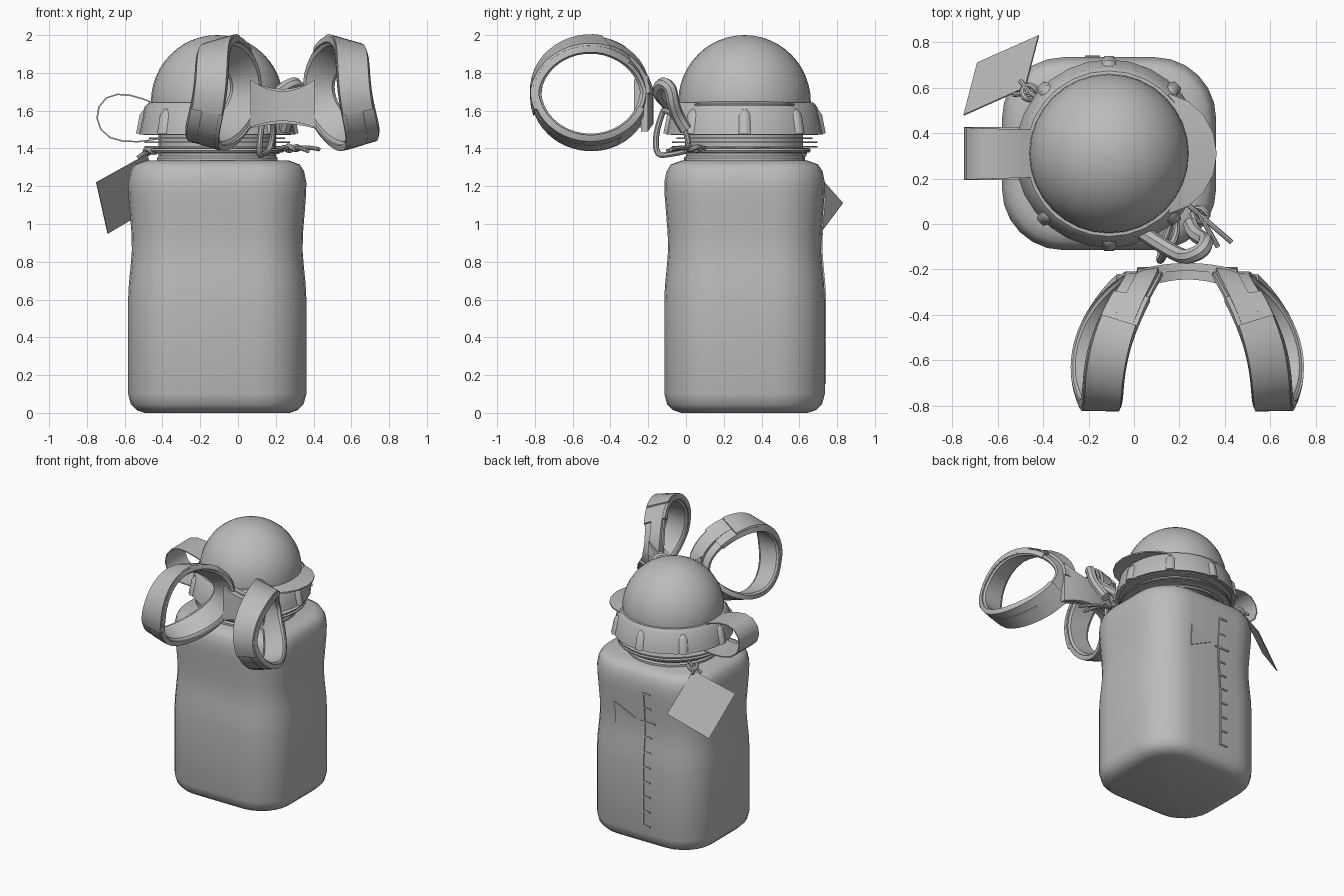
import bpy, bmesh, math
from mathutils import Vector

if "Cube" in bpy.data.objects:
    bpy.data.objects.remove(bpy.data.objects["Cube"])

grey = bpy.data.materials.new("plain_grey")
grey.use_nodes = True
grey.diffuse_color = (0.5, 0.5, 0.5, 1)
grey.node_tree.nodes["Principled BSDF"].inputs["Base Color"].default_value = (0.5, 0.5, 0.5, 1)

CX, CY = -0.11, 0.31      # bottle axis
MID = 0.235               # mirror plane of the two cuffs


def finish(ob, smooth=40):
    ob.data.materials.append(grey)
    bpy.ops.object.select_all(action='DESELECT')
    ob.select_set(True)
    bpy.context.view_layer.objects.active = ob
    if smooth:
        bpy.ops.object.shade_smooth_by_angle(angle=math.radians(smooth))
    return ob


def loft(name, rings, wrap=False, smooth=40):
    """Skin a list of closed rings; wrap joins last to first, otherwise the ends are capped."""
    bm = bmesh.new()
    vs = [[bm.verts.new(p) for p in r] for r in rings]
    n = len(vs[0])
    for a, b in zip(vs, vs[1:] + (vs[:1] if wrap else [])):
        for i in range(n):
            j = (i + 1) % n
            bm.faces.new((a[i], a[j], b[j], b[i]))
    if not wrap:
        bm.faces.new(vs[0][::-1])
        bm.faces.new(vs[-1])
    bmesh.ops.recalc_face_normals(bm, faces=bm.faces)
    me = bpy.data.meshes.new(name)
    bm.to_mesh(me)
    bm.free()
    ob = bpy.data.objects.new(name, me)
    bpy.context.collection.objects.link(ob)
    return finish(ob, smooth)


def turned(name, profile, n=28):
    """Lathe (radius, z) pairs about the bottle axis."""
    return loft(name, [[(CX + r * math.cos(k * math.tau / n), CY + r * math.sin(k * math.tau / n), z)
                        for k in range(n)] for r, z in profile])


def rod(name, pts, radius, cyclic=False):
    """Round cord along a smooth path."""
    cu = bpy.data.curves.new(name, 'CURVE')
    cu.dimensions = '3D'
    cu.bevel_depth, cu.bevel_resolution, cu.resolution_u = radius, 2, 6
    cu.use_fill_caps = True
    sp = cu.splines.new('NURBS')
    sp.points.add(len(pts) - 1)
    for p, co in zip(sp.points, pts):
        p.co = (*co, 1)
    sp.use_cyclic_u, sp.use_endpoint_u, sp.order_u = cyclic, True, 3
    ob = bpy.data.objects.new(name, cu)
    bpy.context.collection.objects.link(ob)
    finish(ob, 0)
    bpy.ops.object.convert(target='MESH')
    return finish(bpy.context.object)


# Bottle body: rounded rectangle lofted with a soft waist
LEVELS = [(0, .09), (.015, .045), (.045, .015), (.1, 0), (.6, 0), (.68, .004), (.77, .013), (.86, .02),
          (.95, .018), (1.05, .01), (1.15, .002), (1.22, 0), (1.28, .012), (1.315, .035), (1.335, .09)]


def inset(z):
    for (a, p), (b, q) in zip(LEVELS, LEVELS[1:]):
        if a <= z <= b:
            return p + (q - p) * (z - a) / (b - a)


def rounded_rect(z, d, radius=.27, seg=6):
    ring = []
    for q, (sx, sy) in enumerate([(1, 1), (-1, 1), (-1, -1), (1, -1)]):
        for k in range(seg + 1):
            a = (q + k / seg) * math.pi / 2
            ring.append((CX + sx * (.472 - radius) + (radius - d) * math.cos(a),
                         CY + sy * (.425 - radius) + (radius - d) * math.sin(a), z))
    return ring


loft("bottle_body", [rounded_rect(z, d) for z, d in LEVELS])

# Neck with thin thread rings
turned("neck", [(.32, 1.32), (.32, 1.35), (.31, 1.36), (.31, 1.5)])
for i, (r, z) in enumerate([(.33, 1.375), (.385, 1.41), (.385, 1.432), (.36, 1.455), (.39, 1.475)]):
    turned(f"neck_ring_{i}", [(r, z - .004), (r, z + .004)])

# Cap collar, soft ribs and dome
turned("cap_collar", [(.385, 1.485), (.415, 1.475), (.41, 1.5), (.385, 1.62), (.365, 1.642), (.34, 1.645)])
for k in range(8):
    a = k * math.tau / 8 + math.pi / 2
    u, v = Vector((math.cos(a), math.sin(a), 0)), Vector((-math.sin(a), math.cos(a), 0))
    rings = []
    for z, r, w in [(1.478, .43, .02), (1.58, .41, .018), (1.61, .385, .01)]:
        c = Vector((CX, CY, z))
        rings.append([c + u * (r - .04) + v * w * 2.2, c + u * r + v * w, c + u * r - v * w,
                      c + u * (r - .04) - v * w * 2.2])
    loft(f"collar_rib_{k}", rings, smooth=60)
turned("cap_dome", [(.35, 1.63)] + [(.35 * math.cos(t * math.pi / 24) + .001, 1.645 + .355 * math.sin(t * math.pi / 24))
                                   for t in range(13)], 32)

# Crescent thumb lip on the cap
lip = []
for k in range(9):
    s = k / 4 - 1
    a = s * .78
    u = Vector((math.cos(a), math.sin(a), 0))
    r = .375 + .1 * (1 - s * s)
    c = Vector((CX, CY, 0))
    lip.append([c + u * q + Vector((0, 0, z)) for q, z in [(.33, 1.65), (r, 1.635), (r, 1.625), (.33, 1.635)]])
loft("thumb_lip", lip)

# Side carry strap: thin ribbon loop
strap = [(-.44, 1.64), (-.5, 1.665), (-.57, 1.685), (-.64, 1.69), (-.7, 1.67), (-.74, 1.62), (-.75, 1.56),
         (-.73, 1.5), (-.68, 1.455), (-.61, 1.435), (-.53, 1.432), (-.4, 1.45)]
mid = Vector((-.58, 1.56))
rings = []
for i, p in enumerate(strap):
    q = Vector(p) + (mid - Vector(p)).normalized() * .008
    w = .105 + .012 * min(i, 6) / 6
    rings.append([(p[0], CY - w, p[1]), (p[0], CY + w, p[1]), (q.x, CY + w, q.y), (q.x, CY - w, q.y)])
loft("side_strap", rings)


# Measuring scale and pointer on the back, following the waist
def back_strip(name, z0, z1, edges, steps=1):
    """Thin raised strip; edges(f) gives its x limits at fraction f of its height."""
    rings = []
    for i in range(steps + 1):
        z = z0 + (z1 - z0) * i / steps
        a, b = edges(i / steps)
        y = CY + .425 - inset(z)
        rings.append([(a, y - .002, z), (b, y - .002, z), (b, y + .007, z), (a, y + .007, z)])
    loft(name, rings, smooth=20)


SX = -.155
back_strip("scale_line", .155, 1.165, lambda f: (SX - .006, SX + .006), 24)
for i in range(10):
    z = .16 + i * .111
    x0, x1 = (SX + .03, SX - .09) if i == 7 else (SX, SX - .06)
    back_strip(f"scale_tick_{i}", z - .006, z + .006, lambda f: (x0, x1))
back_strip("scale_pointer", .87, 1.03, lambda f: (.09, .085 - .17 * (1 - abs(2 * f - 1))), 8)

# Hanging tag and its cords
tag = [Vector(p) for p in [(-.75, .48, 1.22), (-.69, .71, .95), (-.42, .83, 1.11), (-.48, .6, 1.37)]]
nrm = (tag[1] - tag[0]).cross(tag[2] - tag[0]).normalized() * .003
loft("hanging_tag", [[p - nrm for p in tag], [p + nrm for p in tag]], smooth=0)
rod("tag_cord", [(CX + .345 * math.cos(k * math.tau / 16), CY + .345 * math.sin(k * math.tau / 16), 1.39)
                 for k in range(16)], .012, True)


def knot(name, c, tails):
    c = Vector(c)
    rod(name + "_loop", [c + Vector((.035 * math.cos(k), .035 * math.sin(k), .02 * math.sin(2 * k)))
                         for k in range(6)], .014, True)
    for i, t in enumerate(tails):
        rod(f"{name}_tail_{i}", [c, (c + Vector(t)) / 2 + Vector((0, 0, .015)), t], .011)


knot("tag_knot", (-.46, .58, 1.385), [(-.5, .63, 1.36), (-.53, .57, 1.35), (-.4, .54, 1.39)])
knot("front_knot", (.29, .04, 1.4), [(.43, -.08, 1.395), (.37, -.1, 1.385), (.22, .1, 1.4)])

# Hook and link joining the cuffs to the neck
rod("hook", [(.04, -.04, 1.57), (.1, -.08, 1.62), (.2, -.14, 1.68), (.24, -.145, 1.72), (.3, -.12, 1.75),
             (.32, -.08, 1.72), (.31, -.07, 1.64), (.26, -.04, 1.56), (.25, 0, 1.5)], .034)
rod("link", [(.14, -.12, 1.6), (.12, -.16, 1.5), (.11, -.16, 1.36), (.13, -.08, 1.37), (.17, .02, 1.39),
             (.19, 0, 1.5), (.18, -.08, 1.6)], .016, True)


# Pair of padded cuffs: oval loops that sweep outward from the bridge
def cuff_path(t):
    c, s = math.cos(t), math.sin(t)
    return Vector((-.13 + .095 * c + .075 * c * c + .035 * s, -.505 + .305 * c, 1.69 + .275 * s))


def band(name, side, h0, h1, w0, w1, start=0, end=360, steps=36, shift=0):
    """Curved band from height h0 to h1 off the path, with half widths w0 inside and w1 outside."""
    full = end - start == 360
    rings = []
    for k in range(steps if full else steps + 1):
        t = math.radians(start + (end - start) * k / steps)
        tangent = (cuff_path(t + .01) - cuff_path(t - .01)).normalized()
        across = Vector((0, math.cos(t), math.sin(t))).cross(tangent).normalized()
        out = tangent.cross(across)
        flare = .3 * abs(math.sin(t))
        hm = (h0 + h1) / 2
        ring = [cuff_path(t) + out * (h + flare * w) + across * (w + shift) for h, w in
                [(h0, -w0), (h0, w0), (hm, w1 * 1.05), (h1, w1), (h1, -w1), (hm, -w1 * 1.05)]]
        rings.append([p if side > 0 else Vector((2 * MID - p.x, p.y, p.z)) for p in ring])
    loft(name, rings, full, 35)


for side, tag_name in ((1, "right"), (-1, "left")):
    band(f"{tag_name}_cuff_lining", side, -.043, -.01, .07, .08)
    band(f"{tag_name}_cuff_pad", side, -.03, .003, .09, .085, 50, 335)
    band(f"{tag_name}_cuff_strap", side, -.015, .011, .05, .045, 0, 300, shift=.02)
    band(f"{tag_name}_cuff_flap", side, -.02, .015, .09, .08, 75, 200, 16)

# Bridge between the cuffs: waisted, bowed panel with an inner backing
def bridge(name, half, y, thick, scale):
    rings = []
    for k in range(13):
        s = k / 6 - 1
        x, yy = MID + half * s, y - .03 * s * s
        lo, hi = 1.63 - scale * (.1 + .04 * s * s), 1.63 + scale * (.085 + .075 * s * s)
        rings.append([(x, yy, lo), (x, yy, hi), (x, yy - thick, hi), (x, yy - thick, lo)])
    loft(name, rings)


bridge("bridge_panel", .22, -.172, .035, 1)
bridge("bridge_backing", .17, -.2, .045, .85)
